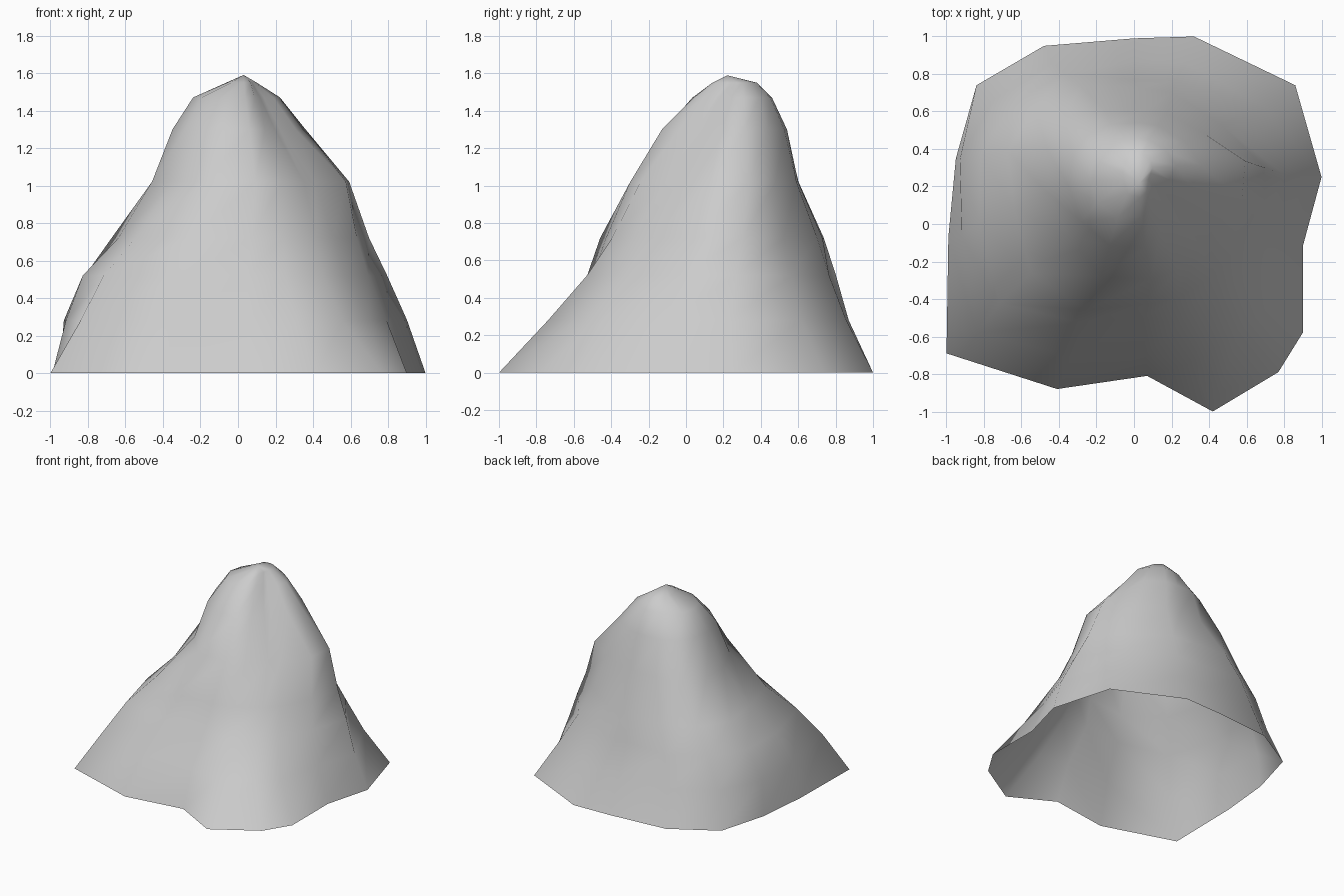
import bpy
import bmesh
from mathutils import Vector

default_cube = bpy.data.objects.get("Cube")
if default_cube:
    bpy.data.objects.remove(default_cube, do_unlink=True)


def make_material(name, colour):
    material = bpy.data.materials.new(name)
    material.use_nodes = True
    material.diffuse_color = colour
    shader = material.node_tree.nodes["Principled BSDF"]
    shader.inputs["Base Color"].default_value = colour
    shader.inputs["Roughness"].default_value = 0.9
    return material


# Irregular foot of the hill, anticlockwise from the front right spur
FOOT = [(-1, -.69), (-.41, -.88), (.07, -.81), (.42, -1), (.77, -.79),
        (.9, -.58), (.9, -.12), (1, .25), (.86, .74), (.32, 1), (0, .99),
        (-.48, .95), (-.84, .74), (-.95, .35), (-.99, -.07)]

# Contours: centre, then the reach along the direction of each foot corner
CONTOURS = [
    ((0, 0, .28), (1.02, .78, .7, .8, .8, .84, .8, .93,
                   .94, .9, .87, .96, 1, .99, .92)),
    ((0, .07, .52), (.87, .66, .57, .65, .65, .68, .7, .82,
                     .76, .73, .7, .82, .87, .87, .83)),
    ((.02, .13, .72), (.69, .65, .56, .57, .57, .58, .62, .7,
                       .6, .6, .6, .68, .73, .74, .66)),
    ((.05, .2, 1.02), (.48, .53, .5, .48, .43, .43, .53, .56,
                       .43, .41, .4, .45, .56, .54, .51)),
    ((.03, .23, 1.3), (.38, .38, .36, .29, .24, .23, .28, .34,
                       .32, .31, .31, .34, .37, .38, .38)),
    ((.02, .26, 1.47), (.26, .25, .22, .18, .14, .14, .17, .21,
                        .2, .2, .2, .2, .21, .25, .26)),
    ((.02, .28, 1.55), (.09, .13, .14, .12, .08, .07, .07, .08,
                        .09, .1, .1, .1, .08, .08, .08))]
SUMMIT = (.03, .22, 1.59)

# Hill surface: contours joined upward, closed at the summit, open below
bm = bmesh.new()
corners = [Vector((x, y, 0)) for x, y in FOOT]
rings = [[bm.verts.new(corner) for corner in corners]]
for centre, reaches in CONTOURS:
    rings.append([bm.verts.new(Vector(centre) + corner.normalized() * reach)
                  for corner, reach in zip(corners, reaches)])
summit = bm.verts.new(SUMMIT)

count = len(FOOT)
for lower, upper in zip(rings, rings[1:]):
    for i in range(count):
        following = (i + 1) % count
        bm.faces.new((lower[i], lower[following], upper[following], upper[i]))
for i in range(count):
    bm.faces.new((rings[-1][i], rings[-1][(i + 1) % count], summit))
for face in bm.faces:
    face.smooth = True

mesh = bpy.data.meshes.new("mountain")
bm.to_mesh(mesh)
bm.free()
mesh.materials.append(make_material("stone grey", (.6, .6, .6, 1)))
mountain = bpy.data.objects.new("mountain", mesh)
bpy.context.collection.objects.link(mountain)
